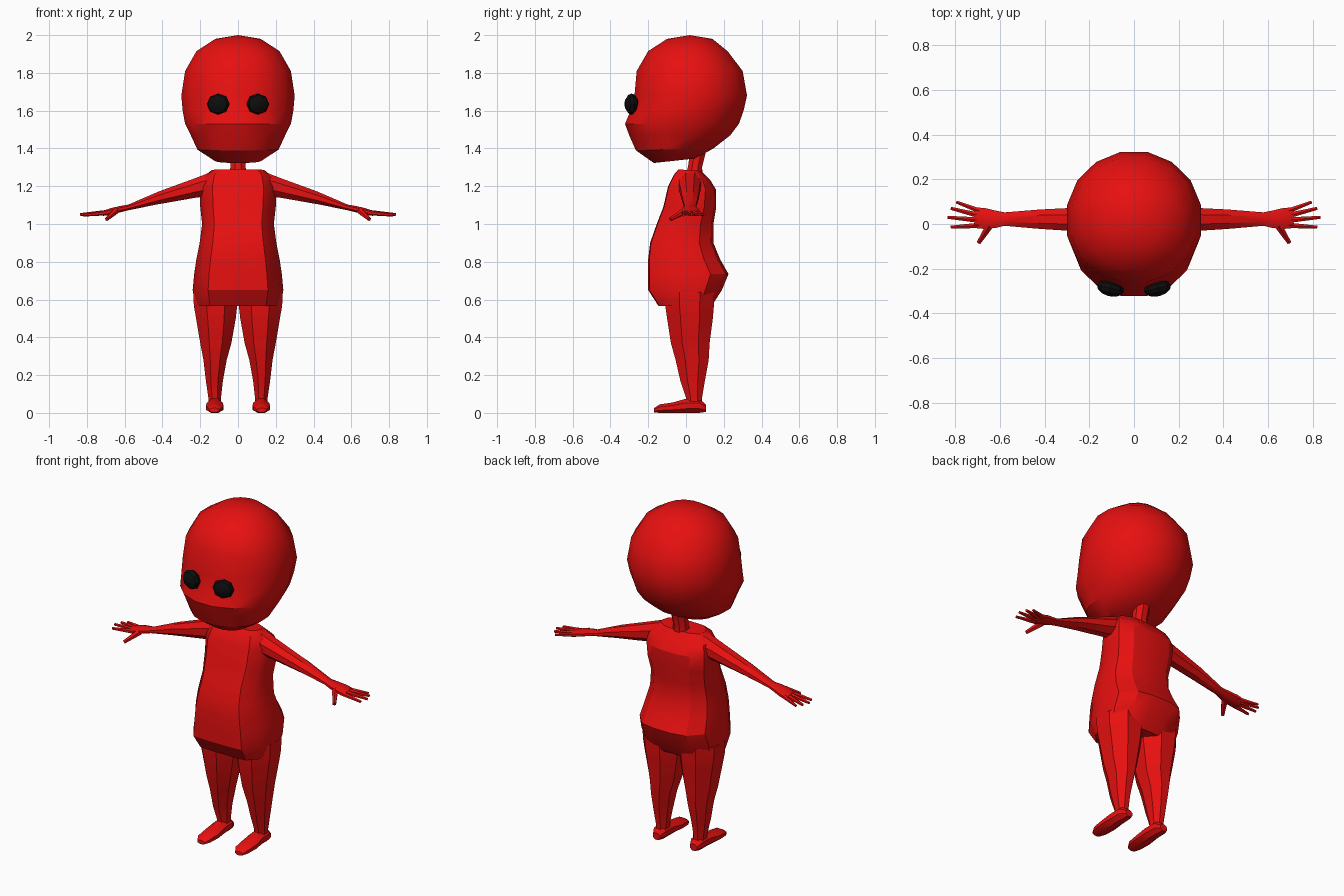
import bpy, bmesh
from math import cos, sin, pi, radians
from mathutils import Matrix, Vector

cube = bpy.data.objects.get("Cube")
if cube:
    bpy.data.objects.remove(cube)


def make_material(name, color):
    mat = bpy.data.materials.new(name)
    mat.use_nodes = True
    mat.diffuse_color = color
    mat.node_tree.nodes["Principled BSDF"].inputs["Base Color"].default_value = color
    return mat


RED = make_material("red body", (0.8, 0.005, 0.005, 1))
BLACK = make_material("black eyes", (0.004, 0.004, 0.004, 1))


def finish(name, bm, mat, mirror=False, angle=30):
    bmesh.ops.remove_doubles(bm, verts=bm.verts, dist=0.0005)
    bmesh.ops.recalc_face_normals(bm, faces=bm.faces)
    mesh = bpy.data.meshes.new(name)
    bm.to_mesh(mesh)
    bm.free()
    mesh.materials.append(mat)
    obj = bpy.data.objects.new(name, mesh)
    bpy.context.collection.objects.link(obj)
    bpy.ops.object.select_all(action='DESELECT')
    obj.select_set(True)
    bpy.context.view_layer.objects.active = obj
    bpy.ops.object.shade_smooth_by_angle(angle=radians(angle))
    if mirror:
        obj.modifiers.new("Mirror", 'MIRROR').use_mirror_merge = False
    return obj


def round_section(n, square_front=1.0):
    """Unit outline; the front half can be made squarer."""
    pts = []
    for i in range(n):
        u, v = cos(2 * pi * (i + 0.5) / n), sin(2 * pi * (i + 0.5) / n)
        pts.append((u, -abs(v) ** square_front if v < 0 else v))
    top = max(abs(u) for u, v in pts)
    return [(u / top, v / top) for u, v in pts]


def loft(name, rings, section, axis='z', mirror=False):
    """Rings are (position, a_min, a_max, b_min, b_max[, tilt along b])."""
    bm = bmesh.new()
    loops = []
    for pos, a0, a1, b0, b1, *tilt in rings:
        loop = []
        for u, v in section:
            a = (a0 + a1) / 2 + u * (a1 - a0) / 2
            b = (b0 + b1) / 2 + v * (b1 - b0) / 2
            p = pos + (tilt[0] * v if tilt else 0)
            co = {'x': (p, a, b), 'y': (a, p, b), 'z': (a, b, p)}[axis]
            loop.append(bm.verts.new(co))
        loops.append(loop)
    n = len(section)
    for low, high in zip(loops, loops[1:]):
        for i in range(n):
            j = (i + 1) % n
            bm.faces.new((low[i], low[j], high[j], high[i]))
    bm.faces.new(loops[0])
    bm.faces.new(loops[-1])
    return finish(name, bm, RED, mirror)


# Head: large rounded skull with a protruding muzzle
loft("head", [
    (1.335, -.12, .12, -.17, .05, .012),
    (1.395, -.215, .215, -.265, .145, .005),
    (1.47, -.25, .25, -.30, .235),
    (1.53, -.28, .28, -.322, .28),
    (1.60, -.293, .293, -.293, .305),
    (1.68, -.30, .30, -.272, .323),
    (1.81, -.28, .28, -.26, .30),
    (1.915, -.22, .22, -.20, .22),
    (1.98, -.12, .12, -.10, .14),
    (2.0, 0, 0, .02, .02)], round_section(16, 0.85))

# Neck
loft("neck", [
    (1.24, -.055, .055, -.01, .09),
    (1.30, -.04, .04, .01, .085),
    (1.40, -.045, .045, .025, .11)], round_section(8))

# Torso: flat front panel, chamfered sides, round belly and seat
half = [(.3, -1), (.66, -.97), (.9, -.55), (1, 0), (.93, .55), (.62, .92), (.25, 1)]
torso_section = half + [(-u, v) for u, v in reversed(half)]
loft("torso", [
    (.565, -.225, .225, -.145, .135),
    (.65, -.24, .24, -.20, .19),
    (.735, -.232, .232, -.20, .225),
    (.815, -.22, .22, -.20, .18),
    (.90, -.203, .203, -.19, .145),
    (1.0, -.19, .19, -.155, .145),
    (1.09, -.20, .20, -.12, .16),
    (1.19, -.205, .205, -.095, .16, -.01),
    (1.245, -.19, .19, -.065, .13, -.015),
    (1.285, -.14, .14, -.04, .08, -.004)], torso_section)

# Legs
loft("legs", [
    (.04, .09, .155, .0, .085),
    (.08, .09, .157, .0, .085),
    (.17, .08, .17, -.03, .10),
    (.28, .06, .183, -.055, .12),
    (.37, .035, .20, -.08, .125),
    (.50, .012, .222, -.10, .142),
    (.57, .004, .234, -.11, .148),
    (.64, .004, .236, -.11, .15)], round_section(8), mirror=True)

# Feet
loft("feet", [
    (.105, .10, .145, .005, .045),
    (.07, .083, .163, 0, .075),
    (.0, .08, .165, 0, .075),
    (-.07, .077, .17, 0, .055),
    (-.14, .083, .165, 0, .045),
    (-.17, .10, .15, .003, .025)], round_section(8), 'y', True)

# Arms with wrist and palm
loft("arms", [
    (.13, -.04, .085, 1.15, 1.28),
    (.22, -.035, .075, 1.14, 1.245),
    (.42, -.022, .065, 1.105, 1.172),
    (.58, -.008, .052, 1.073, 1.103),
    (.62, -.018, .06, 1.063, 1.096),
    (.67, -.022, .072, 1.05, 1.085),
    (.715, -.018, .074, 1.043, 1.07)], round_section(8), 'x', True)

# Fingers and thumb as tapered rods
fingers = bmesh.new()
for start, end, r in [
        ((.69, .058, 1.06), (.795, .098, 1.048), .013),
        ((.70, .04, 1.06), (.82, .07, 1.05), .014),
        ((.70, .018, 1.06), (.835, .03, 1.05), .014),
        ((.69, -.006, 1.06), (.82, -.014, 1.047), .014),
        ((.645, -.005, 1.07), (.695, -.083, 1.025), .019)]:
    a, b = Vector(start), Vector(end)
    turn = (b - a).to_track_quat('Z', 'Y').to_matrix().to_4x4()
    bmesh.ops.create_cone(fingers, cap_ends=True, segments=6, radius1=r,
                          radius2=r * 0.55, depth=(b - a).length,
                          matrix=Matrix.Translation((a + b) / 2) @ turn)
finish("fingers", fingers, RED, True)

# Eyes: flattened balls set into the face
eyes = bmesh.new()
place = (Matrix.Translation((.105, -.288, 1.635)) @ Matrix.Rotation(radians(14), 4, 'Z')
         @ Matrix.Diagonal((.062, .036, .056, 1)) @ Matrix.Rotation(pi / 2, 4, 'X'))
bmesh.ops.create_uvsphere(eyes, u_segments=8, v_segments=6, radius=1, matrix=place)
finish("eyes", eyes, BLACK, True)
